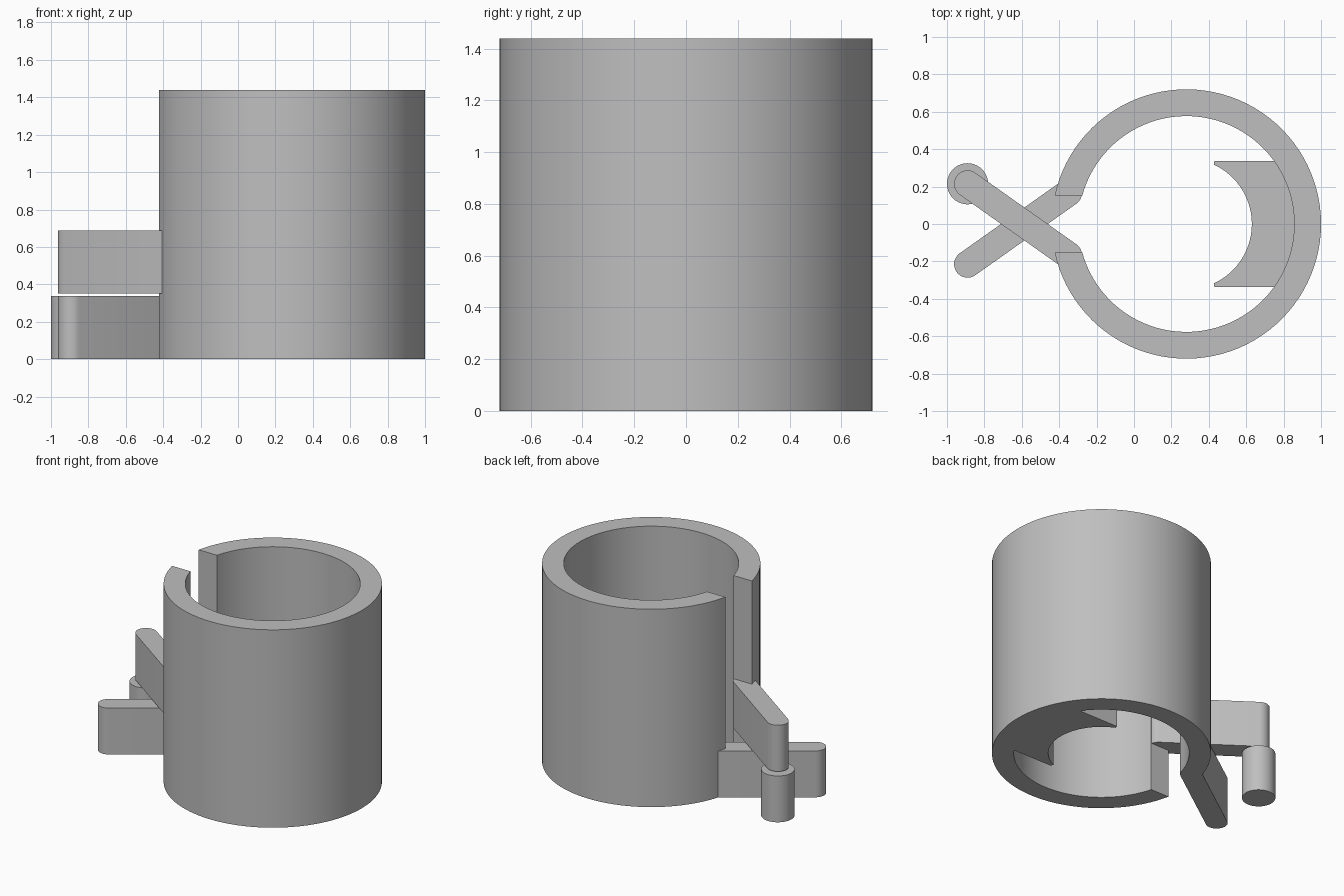
import bpy
import bmesh
from math import asin, atan2, cos, pi, sin

cube = bpy.data.objects.get("Cube")
if cube:
    bpy.data.objects.remove(cube, do_unlink=True)

grey = bpy.data.materials.new("plain grey")
grey.use_nodes = True
colour = (0.52, 0.52, 0.52, 1)
grey.diffuse_color = colour
grey.node_tree.nodes["Principled BSDF"].inputs["Base Color"].default_value = colour

CENTRE_X = 0.28
OUTER, INNER = 0.72, 0.577
HEIGHT = 1.44
ARM_HEIGHT = 0.337


def arc(cx, cy, radius, start, end, steps):
    """Points along a circular arc, both ends included."""
    angles = [start + (end - start) * i / steps for i in range(steps + 1)]
    return [(cx + radius * cos(a), cy + radius * sin(a)) for a in angles]


def prism(name, outline, bottom, top):
    """Extrude a flat outline straight up."""
    bm = bmesh.new()
    face = bm.faces.new([bm.verts.new((x, y, bottom)) for x, y in outline])
    grown = bmesh.ops.extrude_face_region(bm, geom=[face], use_keep_orig=True)
    verts = [v for v in grown["geom"] if isinstance(v, bmesh.types.BMVert)]
    bmesh.ops.translate(bm, verts=verts, vec=(0, 0, top - bottom))
    bmesh.ops.recalc_face_normals(bm, faces=bm.faces)
    mesh = bpy.data.meshes.new(name)
    bm.to_mesh(mesh)
    bm.free()
    mesh.materials.append(grey)
    obj = bpy.data.objects.new(name, mesh)
    bpy.context.collection.objects.link(obj)
    bpy.ops.object.select_all(action="DESELECT")
    obj.select_set(True)
    bpy.context.view_layer.objects.active = obj
    bpy.ops.object.shade_smooth_by_angle(angle=pi / 6)
    return obj


def capsule(a, b, radius):
    """Outline of a bar with round ends."""
    d = atan2(b[1] - a[1], b[0] - a[0])
    return (arc(*b, radius, d - pi / 2, d + pi / 2, 16)
            + arc(*a, radius, d + pi / 2, d + pi * 1.5, 16))


# Split sleeve, its gap cut parallel to the x axis
HALF_GAP = 0.153
out_end = pi - asin(HALF_GAP / OUTER)
in_end = pi - asin(HALF_GAP / INNER)
prism("split_sleeve",
      arc(CENTRE_X, 0, OUTER, -out_end, out_end, 90)
      + arc(CENTRE_X, 0, INNER, in_end, -in_end, 90), 0, HEIGHT)

# Crescent pad seated against the inside of the sleeve
PAD_HALF, PAD_RADIUS, TIP_X = 0.338, 0.35, 0.43
seat_r = INNER + 0.01
seat = asin(PAD_HALF / seat_r)
tip = asin(0.318 / PAD_RADIUS)
prism("inner_pad",
      arc(CENTRE_X, 0, seat_r, -seat, seat, 30) + [(TIP_X, PAD_HALF)]
      + arc(CENTRE_X, 0, PAD_RADIUS, tip, -tip, 36) + [(TIP_X, -PAD_HALF)],
      0, ARM_HEIGHT)

# Crossing squeeze arms, one above the other
for name, side, bottom in (("lower_arm", -1, 0), ("upper_arm", 1, 0.352)):
    prism(name, capsule((-0.89, side * 0.215), (-0.35, -side * 0.167), 0.072),
          bottom, bottom + ARM_HEIGHT)

# Peg under the end of the upper arm
prism("support_peg", arc(-0.89, 0.215, 0.11, 0, 2 * pi, 40)[:-1], 0, ARM_HEIGHT)
